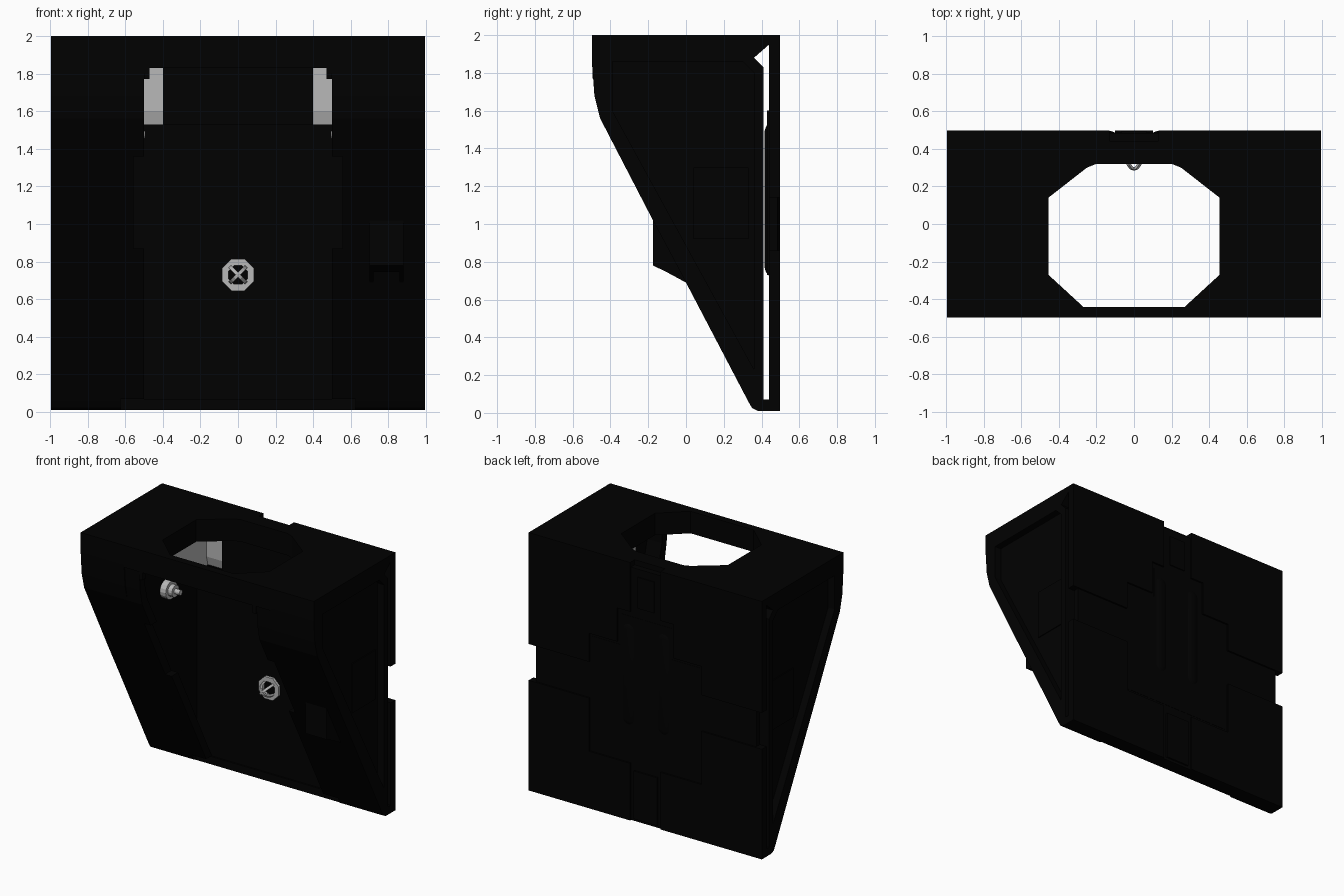
import bpy, bmesh, math
from mathutils import Matrix

old = bpy.data.objects.get("Cube")
if old:
    bpy.data.objects.remove(old)


def material(name, color):
    m = bpy.data.materials.new(name)
    m.use_nodes = True
    m.diffuse_color = color
    m.node_tree.nodes["Principled BSDF"].inputs["Base Color"].default_value = color
    return m


BLACK = material("matte black", (0.0003, 0.0003, 0.0003, 1))
METAL = material("light grey metal", (0.48, 0.48, 0.48, 1))


def finish(name, bm, mat):
    bmesh.ops.recalc_face_normals(bm, faces=bm.faces)
    me = bpy.data.meshes.new(name)
    bm.to_mesh(me)
    bm.free()
    me.materials.append(mat)
    ob = bpy.data.objects.new(name, me)
    bpy.context.collection.objects.link(ob)
    return ob


def prism(name, points, axis, lo, hi, mat=BLACK):
    """Extrude a 2D outline along an axis between lo and hi."""
    place = {"x": lambda a, b, t: (t, a, b),
             "y": lambda a, b, t: (a, t, b),
             "z": lambda a, b, t: (a, b, t)}[axis]
    bm = bmesh.new()
    low = [bm.verts.new(place(a, b, lo)) for a, b in points]
    high = [bm.verts.new(place(a, b, hi)) for a, b in points]
    bm.faces.new(low)
    bm.faces.new(high)
    for i in range(len(points)):
        j = (i + 1) % len(points)
        bm.faces.new((low[i], low[j], high[j], high[i]))
    return finish(name, bm, mat)


def box(name, x, y, z, mat=BLACK):
    outline = [(x[0], y[0]), (x[1], y[0]), (x[1], y[1]), (x[0], y[1])]
    return prism(name, outline, "z", z[0], z[1], mat)


def x_cylinder(name, loc, radius, depth, mat):
    bm = bmesh.new()
    bmesh.ops.create_cone(bm, cap_ends=True, segments=16,
                          radius1=radius, radius2=radius, depth=depth)
    bm.transform(Matrix.Translation(loc) @ Matrix.Rotation(math.pi / 2, 4, "Y"))
    return finish(name, bm, mat)


def capsule(name, loc, radius, length, squash):
    """Upright round-ended rod, flattened in y."""
    bm = bmesh.new()
    bmesh.ops.create_uvsphere(bm, u_segments=20, v_segments=11, radius=radius)
    for v in bm.verts:
        v.co.z += math.copysign(length / 2 - radius, v.co.z)
        v.co.y *= squash
    bm.transform(Matrix.Translation(loc))
    for f in bm.faces:
        f.smooth = True
    return finish(name, bm, BLACK)


def cut(ob, cutter):
    mod = ob.modifiers.new("cut", "BOOLEAN")
    mod.operation = "DIFFERENCE"
    mod.solver = "EXACT"
    mod.object = cutter
    cutter.hide_render = True
    cutter.hide_viewport = True
    cutter.display_type = "WIRE"


def mirrored(ob):
    mod = ob.modifiers.new("mirror", "MIRROR")
    mod.use_axis[0] = True
    return ob


EDGE = .995
INNER = .625

# Side pods: sloping wedge with a recessed outer panel
pod = prism("side_pod", [
    (-.497, 2), (-.497, 1.85), (-.485, 1.68), (-.455, 1.56), (-.17, 1.01), (0, .69),
    (.33, .06), (.35, .025), (.38, .01), (.41, .01), (.41, 1.83), (.36, 1.88),
    (.44, 1.95), (.44, 2)], "x", INNER, EDGE)
panel_outline = [(-.39, 1.86), (.3, 1.86), (.36, 1.8), (.36, .23), (-.39, 1.6)]
cut(pod, prism("side_recess_cutter", panel_outline, "x", .94, 1.1))
mirrored(pod)

# Front flange running from each pod towards the channel, with a notched edge
flange = prism("front_flange", [
    (-.49, 1.84), (-.478, 1.68), (-.455, 1.56), (-.17, 1.01), (0, .69), (.325, .07),
    (.395, .07), (.07, .7), (-.1, 1.03), (-.39, 1.58), (-.42, 1.7), (-.42, 1.84)],
    "x", .5, INNER)
cut(flange, box("flange_notch_cutter", (.4, .555), (-.6, .3), (.87, 1.36)))
mirrored(flange)

# Thin relief plate in the side recess
mirrored(box("side_plate", (.935, .948), (.04, .33), (.92, 1.3)))

# Top bridge with the octagonal opening
hole = [(-.27, -.44), (.27, -.44), (.455, -.27), (.455, .14),
        (.25, .3), (.2, .32), (-.2, .32), (-.25, .3), (-.455, .14), (-.455, -.27)]
bridge = prism("top_bridge", [(-.497, 2), (-.497, 1.83), (.36, 1.83), (.36, 1.88),
                              (.44, 1.95), (.44, 2)], "x", -INNER, INNER)
cut(bridge, prism("opening_cutter", hole, "z", 1.7, 2.1))
mirrored(prism("bridge_shoulder", [(.47, 1.77), (.5, 1.77), (.5, 1.84), (.47, 1.84)],
               "y", -.495, -.45))

# Central wall at the back of the channel, and the bar that joins it below
box("channel_wall", (-INNER, INNER), (.392, .41), (.01, 1.53))
box("channel_wall_top", (-.4, .4), (.375, .41), (1.53, 1.83))
box("bottom_bar", (-EDGE, EDGE), (.38, .45), (.01, .07))

# Back plate: base layer, centre field and interlocking corner panels
box("back_base", (-.94, .94), (.44, .485), (.01, 1.96))
prism("back_centre", [(-.46, .47), (.46, .47), (.46, 1.34), (.22, 1.34),
                      (.22, 1.58), (-.22, 1.58), (-.22, 1.34), (-.46, 1.34)],
      "y", .45, .487)
mirrored(capsule("back_rod", (.15, .456, 1.13), .07, .82, .6))
mirrored(prism("back_upper_panel", [(EDGE, 1.14), (.48, 1.14), (.48, 1.36), (.24, 1.36),
                                    (.24, 1.62), (.13, 1.62), (.13, 2), (EDGE, 2)],
               "y", .44, .497))
mirrored(prism("back_lower_panel", [(EDGE, .86), (.48, .86), (.48, .45), (.13, .45),
                                    (.13, .01), (EDGE, .01)], "y", .44, .497))
box("back_key_upper", (-.07, .07), (.48, .493), (1.66, 1.9))
box("back_key_lower", (-.1, .1), (.48, .497), (.03, .4))
box("back_inner_pad", (-.4, .4), (.43, .45), (.73, 1.6))

# Block on the sloping face of the left pod
prism("front_block", [(-.175, 1.02), (-.175, .78), (-.1, .745), (.1, .8), (-.1, 1.02)],
      "x", .7, .88)
for x in (.7, .86):
    prism("block_foot", [(-.12, .8), (-.12, .755), (0, .69), (.03, .7), (0, .85)],
          "x", x, x + .02)

# Metal liners beside the channel: side plate and rear plate with a bevelled foot
mirrored(prism("metal_side_liner", [(-.16, 1.83), (-.16, 1.68), (0, 1.58), (.1, 1.53),
                                    (.4, 1.53), (.4, 1.83)], "x", .54, INNER, METAL))
mirrored(prism("metal_rear_liner", [(.385, 1.83), (.385, 1.6), (.405, 1.53), (.41, 1.53),
                                    (.41, 1.83)], "x", .4, .55, METAL))

# Stepped knobs on the pod walls, pointing into the channel
for name, x, r, d in (("knob_base", .605, .07, .06), ("knob_collar", .56, .045, .04),
                      ("knob_tip", .52, .02, .05)):
    mirrored(x_cylinder(name, (x, .01, 1.475), r, d, METAL))

# Valve ring on the channel wall
bm = bmesh.new()
rings = []
for i in range(8):
    a = math.tau * (i + .5) / 8
    rings.append([bm.verts.new((r * math.cos(a), y, .73 + r * math.sin(a)))
                  for r, y in ((.092, .395), (.092, .372), (.054, .372), (.054, .395))])
for i in range(8):
    p, q = rings[i], rings[(i + 1) % 8]
    for k in range(4):
        n = (k + 1) % 4
        bm.faces.new((p[k], q[k], q[n], p[n]))
finish("valve_ring", bm, METAL)

# Crossed arched spokes over the ring
arc = [math.pi + math.pi * i / 8 for i in range(9)]
arch = [(.062 * math.cos(a), .375 + .09 * math.sin(a)) for a in arc]
arch += [(.048 * math.cos(a), .375 + .076 * math.sin(a)) for a in reversed(arc)]
for angle in (45, 135):
    spoke = prism("valve_spoke", arch, "z", -.009, .009, METAL)
    spoke.data.transform(Matrix.Translation((0, 0, .73))
                         @ Matrix.Rotation(math.radians(angle), 4, "Y"))
